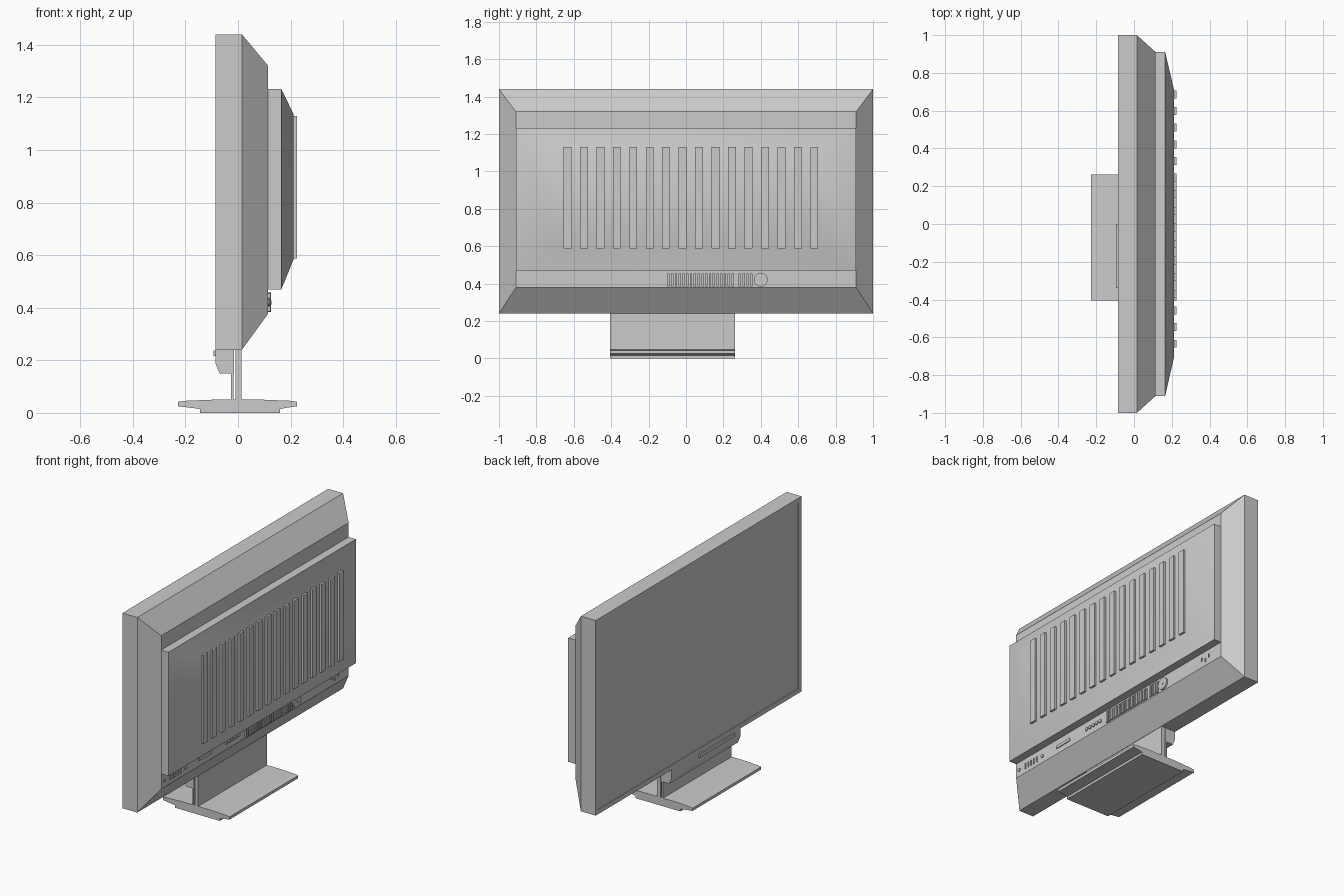
import bpy, bmesh, math
from mathutils import Matrix, Vector

cube = bpy.data.objects.get("Cube")
if cube:
    bpy.data.objects.remove(cube, do_unlink=True)

grey = bpy.data.materials.new("plain grey")
grey.use_nodes = True
COLOUR = (0.6, 0.6, 0.6, 1)
grey.diffuse_color = COLOUR
grey.node_tree.nodes["Principled BSDF"].inputs["Base Color"].default_value = COLOUR


def finish(name, bm, smooth=None):
    bmesh.ops.recalc_face_normals(bm, faces=bm.faces)
    mesh = bpy.data.meshes.new(name)
    bm.to_mesh(mesh)
    bm.free()
    mesh.materials.append(grey)
    obj = bpy.data.objects.new(name, mesh)
    bpy.context.collection.objects.link(obj)
    if smooth:
        bpy.ops.object.select_all(action='DESELECT')
        obj.select_set(True)
        bpy.context.view_layer.objects.active = obj
        bpy.ops.object.shade_smooth_by_angle(angle=math.radians(smooth))
    return obj


def add_box(bm, x, y, z):
    size = Vector((x[1] - x[0], y[1] - y[0], z[1] - z[0]))
    mid = Vector((sum(x), sum(y), sum(z))) / 2
    bmesh.ops.create_cube(bm, size=1, matrix=Matrix.Translation(mid) @ Matrix.Diagonal(size).to_4x4())


def boxes(name, items):
    bm = bmesh.new()
    for x, y, z in items:
        add_box(bm, x, y, z)
    return finish(name, bm)


def stacked(name, sections, smooth=None):
    """Rectangular sections (x, y0, y1, z0, z1) joined along x."""
    bm = bmesh.new()
    rings = [[bm.verts.new(p) for p in ((x, a, c), (x, b, c), (x, b, d), (x, a, d))]
             for x, a, b, c, d in sections]
    for r, s in zip(rings, rings[1:]):
        for i in range(4):
            j = (i + 1) % 4
            bm.faces.new((r[i], r[j], s[j], s[i]))
    bm.faces.new(rings[0])
    bm.faces.new(rings[-1])
    return finish(name, bm, smooth)


def extruded(name, profile, y0, y1):
    """Profile of (x, z) points swept along y."""
    bm = bmesh.new()
    face = bm.faces.new([bm.verts.new((x, y0, z)) for x, z in profile])
    new = bmesh.ops.extrude_face_region(bm, geom=[face])["geom"]
    bmesh.ops.translate(bm, verts=[v for v in new if isinstance(v, bmesh.types.BMVert)],
                        vec=(0, y1 - y0, 0))
    return finish(name, bm)


def add_disc(bm, y, z, radius, x0, x1, sides=16):
    place = Matrix.Translation(((x0 + x1) / 2, y, z)) @ Matrix.Rotation(math.pi / 2, 4, 'Y')
    bmesh.ops.create_cone(bm, cap_ends=True, segments=sides, radius1=radius, radius2=radius,
                          depth=x1 - x0, matrix=place)


def port_frame(name, y0, y1, z0, z1, slant=0.0, wall=0.007):
    """Raised open shell round a socket."""
    bm = bmesh.new()
    face = bm.faces.new([bm.verts.new((BACK, y, z)) for y, z in
                         ((y0 + slant, z0), (y1 - slant, z0), (y1, z1), (y0, z1))])
    bmesh.ops.inset_region(bm, faces=[face], thickness=wall)
    bm.faces.remove(face)
    new = bmesh.ops.extrude_face_region(bm, geom=bm.faces[:])["geom"]
    bmesh.ops.translate(bm, verts=[v for v in new if isinstance(v, bmesh.types.BMVert)],
                        vec=(0.007, 0, 0))
    return finish(name, bm)


BACK = 0.115
PORT_Z = 0.42
S0, S1 = -0.405, 0.262

# Display housing with a shallow screen inset
stacked("display_housing", [
    (-0.083, -0.97, 0.97, 0.27, 1.41), (-0.086, -0.972, 0.972, 0.268, 1.412),
    (-0.086, -1, 1, 0.24, 1.44), (0.015, -1, 1, 0.24, 1.44),
    (BACK, -0.91, 0.91, 0.378, 1.32)])

# Rear cover and its ribs
stacked("rear_cover", [
    (BACK, -0.91, 0.91, 0.47, 1.232), (0.165, -0.91, 0.91, 0.47, 1.232),
    (0.212, -0.705, 0.71, 0.585, 1.135)], smooth=30)
boxes("cooling_ribs", [((0.2, 0.225), (y - 0.021, y + 0.021), (0.587, 1.13))
                       for y in (-0.634 + 0.088 * i for i in range(16))])

# Stand
extruded("stand_base", [
    (-0.145, 0), (0.16, 0), (0.16, 0.015), (0.2, 0.022), (0.225, 0.025), (0.225, 0.042),
    (0.2, 0.046), (0.1, 0.05), (-0.1, 0.05), (-0.2, 0.046), (-0.228, 0.042),
    (-0.228, 0.025), (-0.2, 0.022), (-0.145, 0.015)], S0, S1)
boxes("stand_neck", [((-0.01, 0.013), (S0, S1), (0.045, 0.25)),
                     ((-0.027, -0.018), (S0, S1), (0.045, 0.16))])
extruded("hinge_block", [(-0.086, 0.24), (-0.086, 0.19), (-0.07, 0.15), (-0.015, 0.15),
                         (-0.015, 0.24)], S0, S1)
boxes("button_strip", [((-0.094, -0.08), (-0.34, 0), (0.216, 0.237))])

# Video socket with pins and side screws
port_frame("video_socket", -0.86, -0.69, 0.393, 0.447, slant=0.018)
bm = bmesh.new()
for row in range(3):
    for i in range(5):
        add_disc(bm, -0.825 + 0.025 * i, PORT_Z + 0.013 * (row - 1), 0.005, BACK - 0.002, BACK + 0.005, 8)
for y in (-0.88, -0.675):
    add_disc(bm, y, PORT_Z, 0.011, BACK - 0.002, BACK + 0.006, 8)
finish("video_pins", bm)

# Digital socket
port_frame("digital_socket", -0.568, -0.408, 0.393, 0.45, wall=0.009)
boxes("digital_tongue", [((BACK - 0.002, BACK + 0.005), (-0.55, -0.43), (0.412, 0.43))])

# Audio jacks
port_frame("audio_panel", -0.312, -0.13, 0.401, 0.445, wall=0.004)
bm = bmesh.new()
for i in range(5):
    add_disc(bm, -0.281 + 0.03 * i, PORT_Z + 0.003, 0.011, BACK - 0.002, BACK + 0.006, 12)
finish("audio_jacks", bm)

# Vent bars
boxes("vent_bars", [((BACK - 0.002, 0.124), (y, y + 0.012), (0.385, 0.455))
                    for y in [-0.1 + 0.0202 * i for i in range(18)] + [0.282 + 0.0202 * i for i in range(4)]])

# Round lock with centre hole cover
bm = bmesh.new()
add_disc(bm, 0.4, PORT_Z, 0.037, BACK - 0.002, 0.125, 24)
add_disc(bm, 0.4, PORT_Z, 0.007, 0.12, 0.128, 8)
finish("round_lock", bm, smooth=30)

# Power inlet
port_frame("power_inlet", 0.712, 0.835, 0.393, 0.45, slant=0.02, wall=0.005)
boxes("power_pins", [((BACK - 0.002, BACK + 0.006), (y - 0.003, y + 0.003), (z - 0.01, z + 0.01))
                     for y, z in ((0.742, 0.428), (0.773, 0.412), (0.805, 0.428))])
